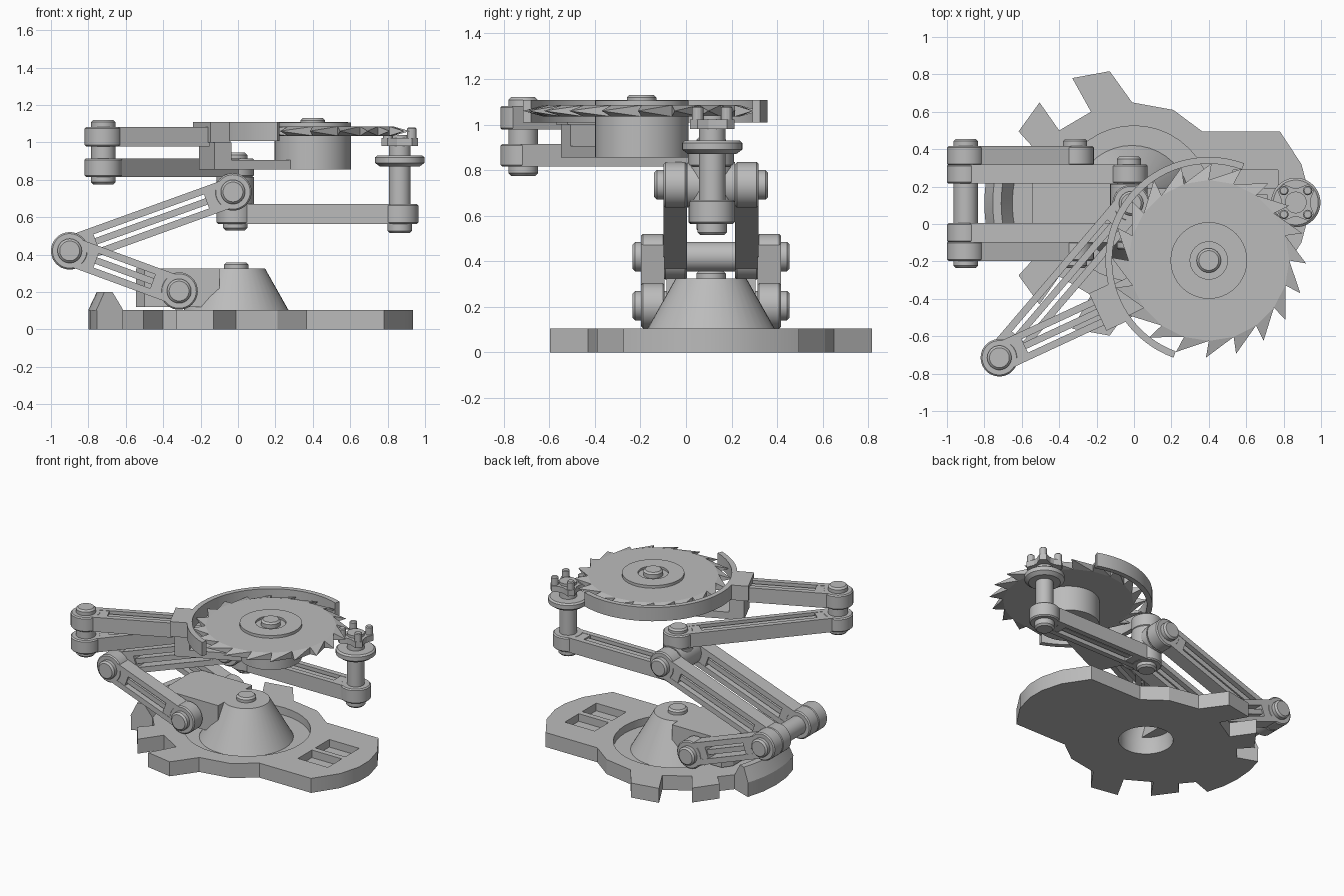
import bpy, bmesh
from math import sin, cos, pi, radians
from mathutils import Vector, Matrix

cube = bpy.data.objects.get("Cube")
if cube:
    bpy.data.objects.remove(cube)

grey = bpy.data.materials.new("plain_grey")
grey.use_nodes = True
tone = (0.5, 0.5, 0.5, 1)
grey.diffuse_color = tone
grey.node_tree.nodes["Principled BSDF"].inputs["Base Color"].default_value = tone
parts = []


def frame(origin, xdir=(1, 0, 0), zdir=(0, 0, 1)):
    x, z = Vector(xdir).normalized(), Vector(zdir).normalized()
    m = Matrix((x, z.cross(x), z)).transposed().to_4x4()
    m.translation = Vector(origin)
    return m


def finish(name, bm, m=None):
    bmesh.ops.remove_doubles(bm, verts=bm.verts, dist=1e-5)
    bmesh.ops.recalc_face_normals(bm, faces=bm.faces)
    bm.transform(m or Matrix())
    mesh = bpy.data.meshes.new(name)
    bm.to_mesh(mesh)
    bm.free()
    mesh.materials.append(grey)
    ob = bpy.data.objects.new(name, mesh)
    bpy.context.collection.objects.link(ob)
    parts.append(ob)
    return ob


def add_prism(bm, pts, z0, z1):
    lo = [bm.verts.new((x, y, z0)) for x, y in pts]
    hi = [bm.verts.new((x, y, z1)) for x, y in pts]
    bm.faces.new(lo)
    bm.faces.new(hi)
    for i in range(len(pts)):
        j = (i + 1) % len(pts)
        bm.faces.new((lo[i], lo[j], hi[j], hi[i]))


def add_box(bm, x0, x1, y0, y1, z0, z1):
    add_prism(bm, [(x0, y0), (x1, y0), (x1, y1), (x0, y1)], z0, z1)


def add_lathe(bm, profile, a0=0, a1=360, steps=40, at=(0, 0)):
    """Sweep a closed (radius, height) profile about local z."""
    rows = []
    for i in range(steps + 1):
        a = radians(a0 + (a1 - a0) * i / steps)
        rows.append([bm.verts.new((at[0] + r * cos(a), at[1] + r * sin(a), z)) for r, z in profile])
    n = len(profile)
    for p, q in zip(rows, rows[1:]):
        for k in range(n):
            l = (k + 1) % n
            if profile[k][0] < 1e-6 and profile[l][0] < 1e-6:
                continue
            bm.faces.new((p[k], p[l], q[l], q[k]))
    if a1 - a0 < 360:
        bm.faces.new(rows[0])
        bm.faces.new(rows[-1])
    bmesh.ops.remove_doubles(bm, verts=bm.verts, dist=1e-5)


def lathe(name, profile, m, *args):
    bm = bmesh.new()
    add_lathe(bm, profile, *args)
    return finish(name, bm, m)


def rod(r, z0, z1, bev=0.0):
    return [(0, z0), (r - bev, z0), (r, z0 + bev), (r, z1 - bev), (r - bev, z1), (0, z1)]


def arm(name, a, b, zdir, thick, tip=True):
    """Slotted link from a to b, with round ends and a recessed centre rib."""
    a, b = Vector(a), Vector(b)
    length, h = (b - a).length, thick / 2
    bm = bmesh.new()
    add_lathe(bm, rod(0.1, -h, h, 0.008))
    if tip:
        add_lathe(bm, rod(0.1, -h, h, 0.008), 0, 360, 40, (length, 0))
    for s in (-1, 1):
        add_box(bm, 0.05, length - 0.05, *sorted((s * 0.04, s * 0.078)), -h, h)
    add_box(bm, 0.05, length - 0.05, -0.018, 0.018, -h * 0.75, h * 0.75)
    add_box(bm, 0.05, 0.15, -0.075, 0.075, -h * 0.96, h * 0.96)
    if tip:
        add_box(bm, length - 0.15, length - 0.05, -0.075, 0.075, -h * 0.96, h * 0.96)
    return finish(name, bm, frame(a, b - a, zdir))


def bolt(name, at, zdir, z0, z1):
    """Through bolt with chamfered heads."""
    xdir = (1, 0, 0)
    lathe(name, rod(0.065, z0, z1, 0.012), frame(at, xdir, zdir))


# Base plate: toothed on one side, a broad tongue on the other
CY = 0.11
half = [(0.935, 0.06), (0.895, 0.21), (0.78, 0.385), (0.365, 0.385), (0.21, 0.5), (-0.01, 0.54),
        (-0.13, 0.707), (-0.33, 0.67), (-0.23, 0.49), (-0.4, 0.39), (-0.505, 0.54),
        (-0.617, 0.385), (-0.54, 0.3), (-0.615, 0.21), (-0.755, 0.26), (-0.79, 0.13)]
bm = bmesh.new()
add_prism(bm, half + [(-0.8, 0)] + [(x, -y) for x, y in reversed(half)], 0, 0.105)
base = finish("base_plate", bm, frame((0, CY, 0)))

# Recess, centre hole and twin pockets
cutters = [lathe("recess_cutter", rod(0.415, 0.05, 0.3), frame((0, CY, 0))),
           lathe("hole_cutter", rod(0.27, -0.1, 0.2), frame((0, CY, 0)))]
for s in (-1, 1):
    bm = bmesh.new()
    add_box(bm, 0.53, 0.77, *sorted((s * 0.02, s * 0.18)), 0.05, 0.3)
    cutters.append(finish("pocket_cutter", bm, frame((0, CY, 0))))
bpy.context.view_layer.objects.active = base
for c in cutters:
    c.hide_render = True
    mod = base.modifiers.new("cut", "BOOLEAN")
    mod.operation = "DIFFERENCE"
    mod.solver = "EXACT"
    mod.object = c
    bpy.ops.object.modifier_apply(modifier=mod.name)
    parts.remove(c)
    bpy.data.objects.remove(c)

# Raised tooth on the rim
lathe("rim_block", [(0.8, 0.1), (0.8, 0.105), (0.755, 0.2), (0.71, 0.2), (0.65, 0.105), (0.65, 0.1)],
      frame((0, CY, 0)), 161, 199, 12)

# Hollow turret cone with its bolt, and the shoulder bracket
lathe("turret_cone", [(0.18, 0), (0.28, 0), (0.28, 0.05), (0.31, 0.05), (0.155, 0.325),
                      (0, 0.325), (0, 0.27), (0.12, 0.27), (0.18, 0.1)], frame((-0.01, CY, 0)))
bolt("turret_bolt", (-0.01, CY, 0), (0, 0, 1), 0.3, 0.358)
bm = bmesh.new()
add_prism(bm, [(-0.1, -0.195), (-0.1, 0.195), (-0.5, 0.195), (-0.545, 0.13),
               (-0.545, -0.13), (-0.5, -0.195)], 0.12, 0.325)
finish("shoulder_bracket", bm, frame((0, CY, 0)))

# Paired lower and upper links
SHOULDER, ELBOW, WRIST = (-0.315, 0.205), (-0.9, 0.42), (-0.027, 0.735)
for s, side in ((-1, "front"), (1, "back")):
    for label, p, q, off in (("lower", SHOULDER, ELBOW, 0.255), ("upper", ELBOW, WRIST, 0.157)):
        y = CY + s * off
        arm(f"{label}_link_{side}", (p[0], y, p[1]), (q[0], y, q[1]), (0, 1, 0), 0.103)
for label, p, reach in (("shoulder", SHOULDER, 0.345), ("elbow", ELBOW, 0.345), ("wrist", WRIST, 0.25)):
    bolt(label + "_bolt", (p[0], CY, p[1]), (0, 1, 0), -reach, reach)

# Wrist hub
lathe("wrist_cross_hub", rod(0.1, -0.105, 0.105), frame((WRIST[0], CY, WRIST[1]), (1, 0, 0), (0, 1, 0)))
HUB = (-0.015, CY)
lathe("wrist_column", rod(0.1, 0.6, 0.815), frame((*HUB, 0)))
bolt("wrist_column_bolt", (*HUB, 0), (0, 0, 1), 0.53, 0.945)

# Sprocket arm with post, flange and claw head
POST = (0.865, 0.115)
arm("sprocket_arm", (*HUB, 0.617), (*POST, 0.617), (0, 0, 1), 0.105)
bolt("post_foot", (*POST, 0), (0, 0, 1), 0.515, 0.6)
lathe("post", rod(0.058, 0.6, 1.04), frame((*POST, 0)))
lathe("post_flange", [(0, 0.87), (0.105, 0.87), (0.132, 0.89), (0.132, 0.92), (0.12, 0.93), (0, 0.93)],
      frame((*POST, 0)))
bm = bmesh.new()
star = [(r * cos(pi * (i + 0.5) / 8), r * sin(pi * (i + 0.5) / 8))
        for i, r in enumerate((0.08, 0.118, 0.118, 0.08) * 4)]
add_prism(bm, star, 0.98, 1.022)
for i in range(4):
    a = pi / 4 + i * pi / 2
    add_lathe(bm, rod(0.025, 1.0, 1.08, 0.006), 0, 360, 16, (0.09 * cos(a), 0.09 * sin(a)))
finish("sprocket_head", bm, frame((*POST, 0)))

# Folding saw arm
PIN, SAW = Vector((-0.72, -0.715, 0)), Vector((0.4, -0.195, 0))
aim = SAW - PIN
arm("saw_arm_lower", (PIN.x, PIN.y, 0.865), (*HUB, 0.865), (0, 0, 1), 0.1)
tip = PIN + aim.normalized() * 0.64
arm("saw_arm_upper", (PIN.x, PIN.y, 1.03), (tip.x, tip.y, 1.03), (0, 0, 1), 0.105, False)
bolt("saw_arm_bolt", PIN, (0, 0, 1), 0.775, 1.12)

# Bracket joining arm, guard and motor
bm = bmesh.new()
add_box(bm, 0.58, 0.7, -0.11, 0.11, 1.0, 1.108)
add_box(bm, 0.61, 0.71, -0.1, 0.1, 0.855, 1.0)
add_box(bm, 0.71, 1.08, -0.1, 0.1, 0.855, 0.905)
finish("saw_bracket", bm, frame(PIN, aim))

# Guard, motor, blade and blade clamp
at = frame(SAW)
lathe("blade_guard", [(0.517, 1.008), (0.553, 1.008), (0.553, 1.108), (0.517, 1.108)], at, 70, 250, 40)
lathe("saw_motor", rod(0.205, 0.855, 1.04), at)
lathe("blade_clamp", [(0, 1.07), (0.205, 1.07), (0.205, 1.105), (0.1, 1.105), (0.1, 1.09), (0, 1.09)], at)
bolt("blade_bolt", SAW, (0, 0, 1), 1.05, 1.13)
TEETH = 20
step = 2 * pi / TEETH
bm = bmesh.new()
add_lathe(bm, [(0, 1.035), (0.43, 1.035), (0.43, 1.085), (0, 1.085)], 0, 360, TEETH)
for i in range(TEETH):
    a = i * step
    quad = [bm.verts.new((0.43 * cos(t), 0.43 * sin(t), z))
            for t, z in ((a, 1.035), (a + step, 1.035), (a + step, 1.085), (a, 1.085))]
    point = bm.verts.new((0.52 * cos(a - 0.03), 0.52 * sin(a - 0.03), 1.06))
    for k in range(4):
        bm.faces.new((quad[k], quad[(k + 1) % 4], point))
finish("saw_blade", bm, at)

# Smooth round surfaces, keep edges crisp
bpy.ops.object.select_all(action="DESELECT")
for ob in parts:
    ob.select_set(True)
bpy.context.view_layer.objects.active = base
bpy.ops.object.shade_smooth_by_angle(angle=radians(20))
